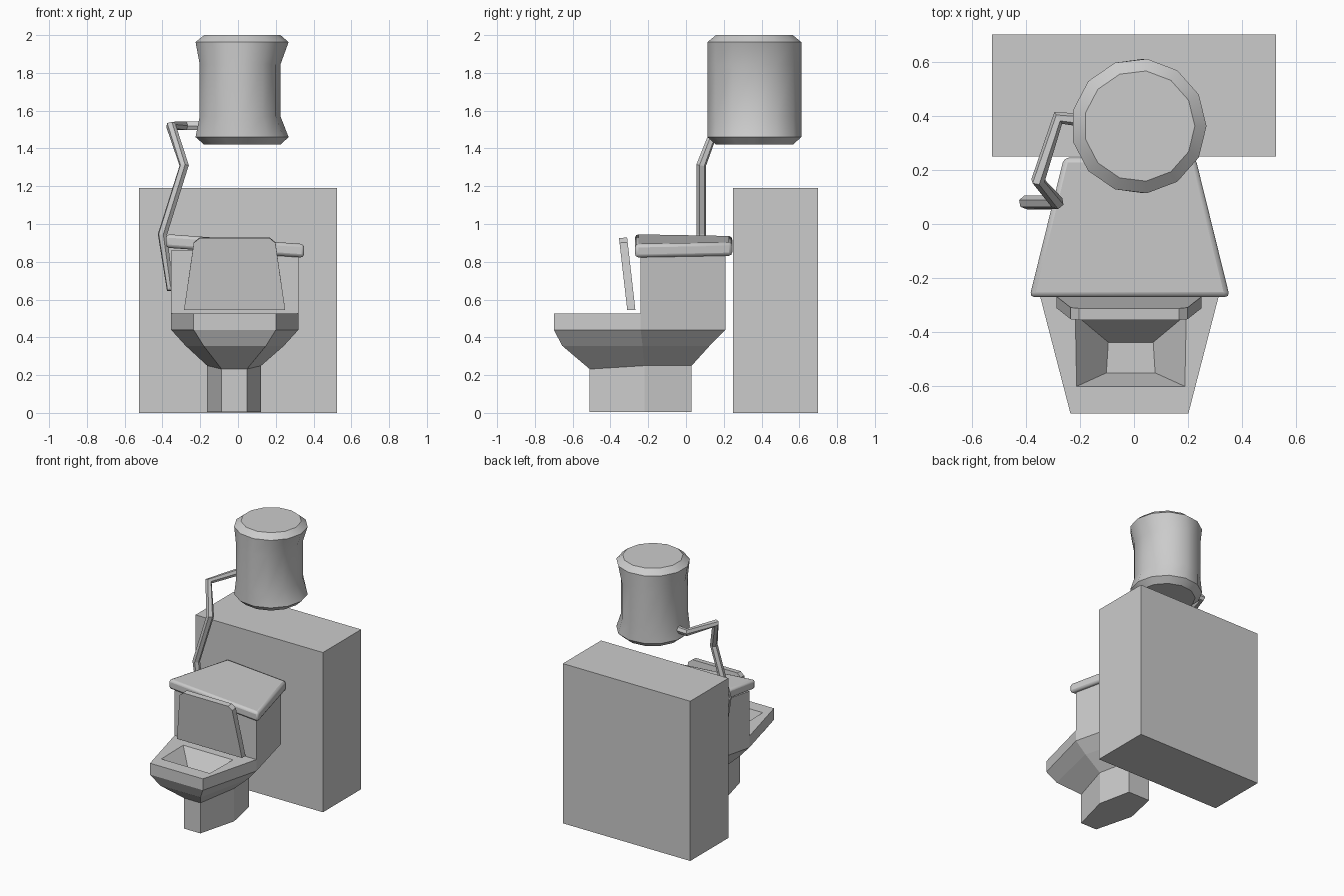
import bpy, bmesh, math

if "Cube" in bpy.data.objects:
    bpy.data.objects.remove(bpy.data.objects["Cube"])


def loft(name, loops):
    """Skin a stack of equal-length point loops and cap both ends."""
    bm = bmesh.new()
    rings = [[bm.verts.new(p) for p in loop] for loop in loops]
    n = len(rings[0])
    for a, b in zip(rings, rings[1:]):
        for i in range(n):
            j = (i + 1) % n
            bm.faces.new((a[i], a[j], b[j], b[i]))
    bm.faces.new(rings[0][::-1])
    bm.faces.new(rings[-1])
    bmesh.ops.recalc_face_normals(bm, faces=bm.faces)
    me = bpy.data.meshes.new(name)
    bm.to_mesh(me)
    bm.free()
    ob = bpy.data.objects.new(name, me)
    bpy.context.collection.objects.link(ob)
    return ob


def smooth(ob, angle=35):
    bpy.ops.object.select_all(action='DESELECT')
    ob.select_set(True)
    bpy.context.view_layer.objects.active = ob
    bpy.ops.object.shade_smooth_by_angle(angle=math.radians(angle))


def bevel(ob, width, segments):
    mod = ob.modifiers.new("bevel", 'BEVEL')
    mod.width, mod.segments = width, segments


def outline(stations, cx, z):
    """Symmetric loop about x = cx from (half width, y) stations, front to back."""
    right = [(cx + w, y, z) for w, y in stations]
    left = [(cx - w, y, z) for w, y in reversed(stations)]
    return right + left


CX = -0.017

# wall block
bpy.ops.mesh.primitive_cube_add(size=1, location=(0, 0.475, 0.595))
wall = bpy.context.object
wall.name = "wall_block"
wall.scale = (1.05, 0.45, 1.19)

# pedestal foot
foot = [(0.067, -0.51), (0.143, -0.22), (0.09, 0.03)]
loft("pedestal", [outline(foot, -0.02, z) for z in (0.005, 0.255)])

# bowl: outer shell, flat rim, sunken basin
rim = [(0.218, -0.70), (0.337, -0.24), (0.225, 0.21)]
bowl = [
    outline(foot, -0.02, 0.25),
    outline([(0.165, -0.655), (0.26, -0.23), (0.165, 0.125)], CX, 0.355),
    outline(rim, CX, 0.44),
    outline(rim, CX, 0.525),
    outline([(0.20, -0.60), (0.205, -0.335), (0.10, -0.335)], -0.012, 0.525),
    outline([(0.09, -0.55), (0.083, -0.437), (0.04, -0.437)], -0.012, 0.37),
]
for i in (0, 3):  # front lip of the shell dips slightly
    if i == 0:
        bowl[0][0] = (bowl[0][0][0], -0.51, 0.232)
        bowl[0][-1] = (bowl[0][-1][0], -0.51, 0.232)
loft("bowl", bowl)

# low tank behind the bowl
loft("tank", [outline(rim[1:], CX, z) for z in (0.525, 0.86)])

# tilted tank lid
lid_shape = [(0.37, -0.27), (0.243, 0.245)]
lid = loft("tank_lid", [[(x, y, z - 0.072 * x) for x, y, z in outline(lid_shape, -0.016, z0)]
                        for z0 in (0.847, 0.919)])
bevel(lid, 0.018, 2)
smooth(lid)

# raised seat cover: trapezoid with clipped top corners, leaning forward
cover = [(0.268, 0.0), (0.216, 0.355), (0.185, 0.38)]
loft("seat_cover", [[(x, y0 - 0.115 * h, 0.545 + h + dz * h)
                     for x, h, _ in outline(cover, -0.018, 0)]
                    for y0, dz in ((-0.311, 0.0), (-0.268, 0.01))])

# high barrel: 13 sides, waist pinched in x only
levels = [(1.42, 0.205, 0.205, 0.02), (1.46, 0.25, 0.25, 0.018), (1.57, 0.217, 0.25, 0.008),
          (1.845, 0.217, 0.25, 0.008), (1.963, 0.25, 0.25, 0.018), (2.0, 0.205, 0.205, 0.02)]
barrel = loft("barrel", [[(cx + rx * math.cos(k * math.tau / 13),
                           0.362 + ry * math.sin(k * math.tau / 13), z) for k in range(13)]
                         for z, rx, ry, cx in levels])
smooth(barrel, 32)

# bent pipe from barrel to tank
path = [(-0.16, 0.38, 1.52), (-0.28, 0.392, 1.52), (-0.355, 0.16, 1.52),
        (-0.285, 0.08, 1.31), (-0.40, 0.08, 0.945), (-0.36, 0.08, 0.665), (-0.2, 0.08, 0.665)]
cu = bpy.data.curves.new("pipe", 'CURVE')
cu.dimensions = '3D'
cu.bevel_depth, cu.bevel_resolution, cu.use_fill_caps = 0.026, 1, True
sp = cu.splines.new('POLY')
sp.points.add(len(path) - 1)
for pt, co in zip(sp.points, path):
    pt.co = (*co, 1)
sp.use_smooth = False
pipe = bpy.data.objects.new("pipe", cu)
bpy.context.collection.objects.link(pipe)
bpy.ops.object.select_all(action='DESELECT')
pipe.select_set(True)
bpy.context.view_layer.objects.active = pipe
bpy.ops.object.convert(target='MESH')
